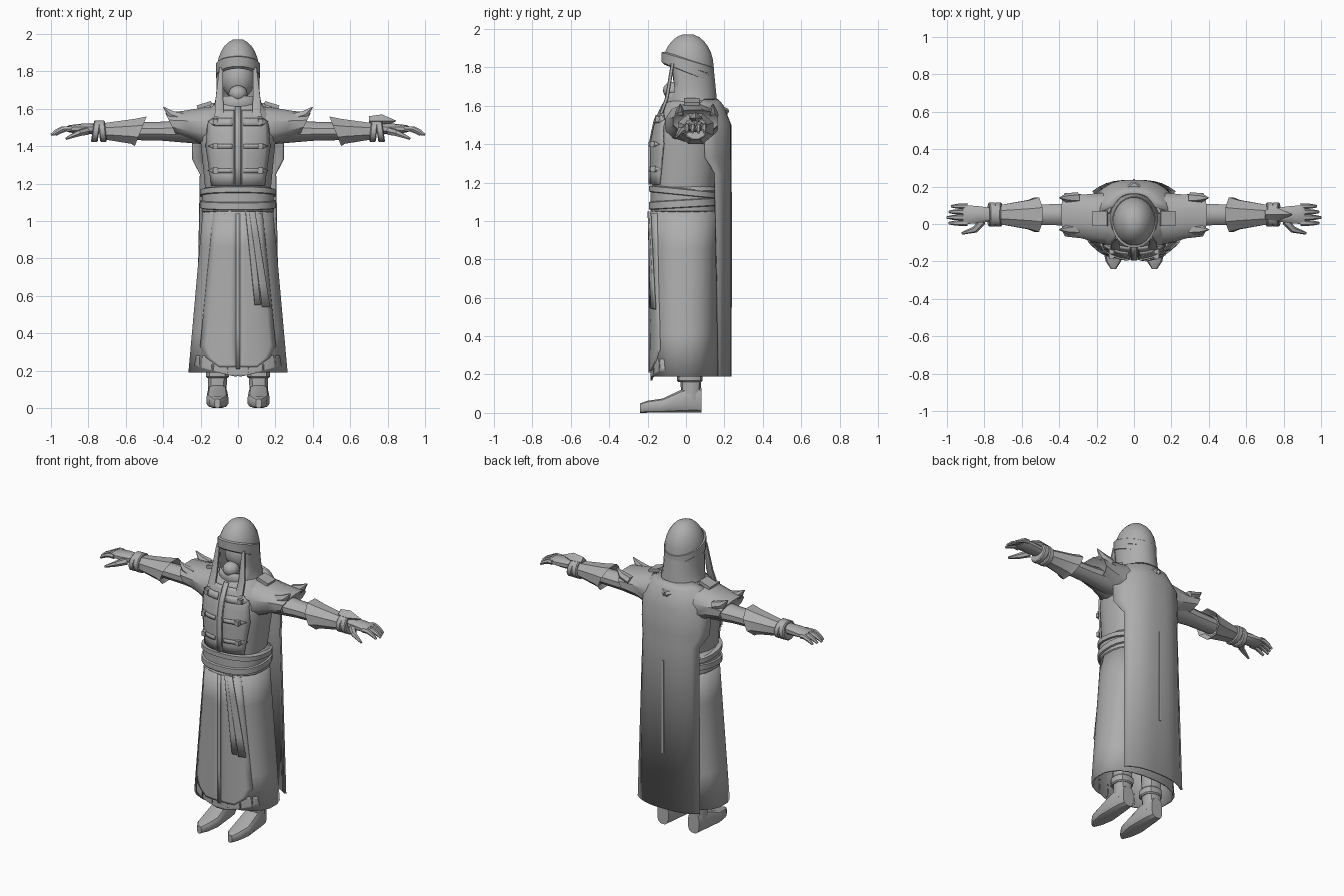
import bpy, bmesh, math
from mathutils import Vector, Matrix

if "Cube" in bpy.data.objects:
    bpy.data.objects.remove(bpy.data.objects["Cube"])

GREY = (0.42, 0.42, 0.42, 1)
cloth = bpy.data.materials.new("grey_cloth")
cloth.use_nodes = True
cloth.diffuse_color = GREY
cloth.node_tree.nodes["Principled BSDF"].inputs["Base Color"].default_value = GREY

ARM_Y, ARM_Z = 0.05, 1.48
FOOT_X = 0.11
BROW_Z = 1.8
ROUNDNESS = 2.4
parts = []


def finish(name, bm, mirror=False, thickness=0):
    bmesh.ops.recalc_face_normals(bm, faces=bm.faces)
    mesh = bpy.data.meshes.new(name)
    bm.to_mesh(mesh)
    bm.free()
    mesh.materials.append(cloth)
    part = bpy.data.objects.new(name, mesh)
    bpy.context.collection.objects.link(part)
    if thickness:
        solid = part.modifiers.new("thickness", "SOLIDIFY")
        solid.thickness, solid.offset = thickness, 0
    if mirror:
        part.modifiers.new("mirror", "MIRROR")
    parts.append(part)


def spread(low, high, count):
    return [low + (high - low) * i / (count - 1) for i in range(count)]


def skin(bm, rings, closed=True):
    """Bridge successive rows of points with quads."""
    rows = [[bm.verts.new(point) for point in ring] for ring in rings]
    for low, high in zip(rows, rows[1:]):
        count = len(low)
        for i in range(count if closed else count - 1):
            j = (i + 1) % count
            bm.faces.new((low[i], low[j], high[j], high[i]))
    return rows


def loft(name, axis, stations, sides=16, power=ROUNDNESS, caps=True, cut=None, **options):
    """Stations: position along axis, two centres, two radii, slant."""
    bm = bmesh.new()
    rings = []
    for along, a, b, radius_a, radius_b, slant in stations:
        ring = []
        for i in range(sides):
            turn = math.tau * (i + 0.5) / sides
            c, s = math.cos(turn), math.sin(turn)
            da = radius_a * math.copysign(abs(c) ** (2 / power), c)
            db = radius_b * math.copysign(abs(s) ** (2 / power), s)
            t = along + slant * db
            ring.append({"x": (t, a + da, b + db), "y": (a + da, t, b + db),
                         "z": (a + da, b + db, t)}[axis])
        rings.append(ring)
    rows = skin(bm, rings)
    if caps:
        bm.faces.new(rows[0])
        bm.faces.new(rows[-1])
    if cut:
        opening = [face for face in bm.faces if cut(face.calc_center_median())]
        bmesh.ops.delete(bm, geom=opening, context="FACES")
    finish(name, bm, **options)


def upright(name, shape, heights, **options):
    loft(name, "z", [(z, 0, *shape(z), 0) for z in heights], **options)


def arm_piece(name, stations, sides=8):
    """Stations: position along the arm, radius, slant."""
    loft(name, "x", [(x, ARM_Y, ARM_Z, r, r * 0.85, slant) for x, r, slant in stations],
         sides=sides, power=2, mirror=True)


def band(name, axis, at, centre, radii, half, slant=0, **options):
    """Wrapped strip with bevelled rims."""
    rims = ((-1, 0.9), (-0.7, 1), (0.7, 1), (1, 0.9))
    loft(name, axis, [(at + step * half, *centre, radii[0] * grow, radii[1] * grow, slant)
                      for step, grow in rims], **options)


def tube(name, points, radii, sides=6, **options):
    bm = bmesh.new()
    path = [Vector(point) for point in points]
    rings = []
    for i, point in enumerate(path):
        heading = path[min(i + 1, len(path) - 1)] - path[max(i - 1, 0)]
        turn = heading.to_track_quat("Z", "Y")
        angles = [math.tau * k / sides for k in range(sides)]
        rings.append([point + turn @ Vector((math.cos(w), math.sin(w), 0)) * radii[i]
                      for w in angles])
    rows = skin(bm, rings)
    bm.faces.new(rows[0])
    bm.faces.new(rows[-1])
    finish(name, bm, **options)


def ball(name, place, size):
    bm = bmesh.new()
    bmesh.ops.create_uvsphere(bm, u_segments=16, v_segments=10, radius=1,
                              matrix=Matrix.LocRotScale(Vector(place), None, Vector(size)))
    finish(name, bm)


def box(name, place, size, tilt=0, **options):
    bm = bmesh.new()
    turn = Matrix.Rotation(tilt, 3, "Y")
    bmesh.ops.create_cube(bm, size=1, matrix=Matrix.LocRotScale(Vector(place), turn, Vector(size)))
    finish(name, bm, **options)


# Body shapes: centre depth, half width and half depth at a height
def skirt(z):
    return -0.01, 0.28 - 0.09 * z, 0.17


COAT_ROWS = [(1.1, -0.02, 0.17, 0.16), (1.4, 0, 0.2, 0.18), (1.5, 0.01, 0.21, 0.17),
             (1.58, 0.03, 0.19, 0.16), (1.66, 0.02, 0.07, 0.09)]


def coat(z):
    for low, high in zip(COAT_ROWS, COAT_ROWS[1:]):
        if z <= high[0]:
            break
    mix = (z - low[0]) / (high[0] - low[0])
    return [p + mix * (q - p) for p, q in zip(low[1:], high[1:])]


def hood(z):
    if z > BROW_Z:
        dome = math.sqrt(1 - ((z - BROW_Z) / 0.17) ** 2)
        return 0.01, 0.11 * dome, 0.13 * dome
    flare = (BROW_Z - z) / 0.2
    return 0.01 + 0.02 * flare, 0.11 + 0.02 * flare ** 4, 0.13


def front_y(shape, x, z):
    centre, wide, deep = shape(z)
    reach = min(1, abs(x) / wide) ** ROUNDNESS
    return centre - deep * (1 - reach) ** (1 / ROUNDNESS)


def panel(name, shape, rows, lift=0.01, columns=6, steps=4, **options):
    """Cloth plate on the front of a body; rows: height, inner x, outer x."""
    bm = bmesh.new()
    levels = [rows[0]]
    for low, high in zip(rows, rows[1:]):
        levels += list(zip(*[spread(p, q, steps + 1)[1:] for p, q in zip(low, high)]))
    skin(bm, [[(x, front_y(shape, x, z) - lift, z) for x in spread(inner, outer, columns + 1)]
              for z, inner, outer in levels], closed=False)
    finish(name, bm, thickness=0.01, **options)


# Robe skirt, coat and sash
upright("robe_skirt", skirt, spread(0.19, 1.08, 5), sides=20, caps=False, thickness=0.01)
upright("coat_body", coat, [*spread(1.1, 1.5, 5), 1.58, 1.62, 1.66], sides=20)
SASH = (0, -0.01)
band("sash", "z", 1.105, SASH, (0.195, 0.175), 0.075, sides=24)
band("lower_sash_fold", "z", 1.09, SASH, (0.205, 0.185), 0.025, slant=0.06, sides=24)
band("upper_sash_fold", "z", 1.15, SASH, (0.205, 0.185), 0.02, slant=-0.1, sides=24)

# Layered skirt fronts, centre placket and hanging sash ends
panel("skirt_front_panel", skirt, [(1.04, 0.01, 0.13), (0.33, 0.01, 0.2), (0.27, 0.01, 0.17),
                                   (0.22, 0.01, 0.1)], lift=0.006, mirror=True)
panel("skirt_under_panel", skirt, [(0.28, 0, 0.22), (0.22, 0, 0.23), (0.17, 0, 0.02)],
      lift=0, mirror=True)
panel("skirt_placket", skirt, [(1.04, -0.01, 0.01), (0.21, -0.01, 0.01)], columns=2)
panel("sash_end_long", skirt, [(1.05, 0.06, 0.09), (0.54, 0.13, 0.17)], lift=0.02)
panel("sash_end_short", skirt, [(1.05, 0.04, 0.07), (0.55, 0.09, 0.12)], lift=0.015)

# Coat fronts, strap fastenings and studs
panel("coat_placket", coat, [(1.61, -0.015, 0.015), (1.19, -0.015, 0.015)], columns=2)
panel("coat_front", coat, [(1.59, 0.02, 0.09), (1.52, 0.02, 0.16), (1.4, 0.02, 0.17),
                           (1.19, 0.02, 0.14)], lift=0.004, mirror=True)
for label, z in (("top", 1.53), ("middle", 1.4), ("bottom", 1.27)):
    half = 0.02 if label == "top" else 0.012
    panel(label + "_strap", coat, [(z + half, 0.03, 0.13), (z, 0.03, 0.16), (z - half, 0.03, 0.13)],
          lift=0.012, steps=1, mirror=True)
    box(label + "_stud", (0.12, front_y(coat, 0.12, z) - 0.02, z), (0.025, 0.025, 0.03), mirror=True)

# Cape: wide mantle on the shoulders narrowing to a long fall of cloth
bm = bmesh.new()
cape_rows = []
for z, wide, wrap in [(1.63, 0.11, 0.07), (1.6, 0.19, 0.13), (1.5, 0.24, 0.14),
                      (1.33, 0.24, 0.13), (1.25, 0.2, 0.08), (0.19, 0.22, 0.06)]:
    back = 0.23 - 4 * max(0, z - 1.5) ** 2
    cape_rows.append([(u * wide, back - wrap * abs(u) ** 3, z) for u in spread(-1, 1, 13)])
skin(bm, cape_rows, closed=False)
finish("cape", bm, thickness=0.012)
box("cape_seam", (0, 0.235, 0.85), (0.012, 0.01, 0.6))
tube("cape_neck_roll", [(0.14, 0.06, 1.62), (0.1, 0.14, 1.6), (0, 0.21, 1.57)],
     [0.012, 0.016, 0.018], mirror=True)

# Head, face covering, hood and turban bands
ball("face", (0, 0.02, 1.76), (0.09, 0.09, 0.11))
ball("chin_cover", (0, -0.07, 1.68), (0.05, 0.05, 0.045))
dome_heights = [BROW_Z + 0.17 * math.sin(math.pi * i / 14) for i in range(1, 7)]
upright("hood", hood, spread(1.58, BROW_Z, 6) + dome_heights, sides=24, power=2, thickness=0.01,
        cut=lambda c: c.y < 0 and abs(c.x) < 0.08 and 1.67 < c.z < 1.85)
for label, z, slant in (("lower", 1.79, -0.4), ("upper", 1.82, -0.3)):
    band(label + "_hood_band", "z", z, (0, 0.01), (0.118, 0.138), 0.025, slant=slant,
         sides=24, power=2, caps=False)
loft("hood_tail", "z", [(1.56, 0.1, -0.13, 0.026, 0.01, 0), (1.64, 0.1, -0.1, 0.022, 0.01, 0),
                        (1.82, 0.09, -0.07, 0.01, 0.01, 0)], sides=8, power=4, mirror=True)

# Flared shoulder caps with pointed corners, and shoulder tabs
loft("shoulder_cap", "x", [(0.05, 0.03, 1.5, 0.14, 0.12, 0), (0.17, 0.03, 1.5, 0.14, 0.11, 0.1),
                           (0.27, 0.04, 1.51, 0.12, 0.08, 0.4), (0.36, 0.05, 1.52, 0.12, 0.06, 0.5),
                           (0.34, 0.05, 1.52, 0.09, 0.04, 0.5)], sides=12, mirror=True)
for label, y in (("front", -0.03), ("back", 0.14)):
    tube(label + "_shoulder_point", [(0.3, y, 1.55), (0.36, y, 1.57), (0.4, y, 1.61)],
         [0.03, 0.025, 0.002], mirror=True)
box("shoulder_tab", (0.18, 0.03, 1.62), (0.08, 0.08, 0.02), tilt=0.3, mirror=True)

# Sleeves, faceted bracers and wrist wraps
arm_piece("sleeve", [(0.2, 0.08, 0), (0.4, 0.06, 0), (0.58, 0.055, 0)], sides=10)
arm_piece("bracer", [(0.55, 0.07, -0.3), (0.52, 0.1, -0.4), (0.56, 0.085, -0.2), (0.72, 0.055, 0)])
for label, x, slant in (("inner", 0.725, 0.1), ("outer", 0.76, -0.15)):
    band(label + "_wrist_wrap", "x", x, (ARM_Y, ARM_Z), (0.066, 0.06), 0.018, slant=slant,
         sides=12, power=2, mirror=True)
tube("left_hand_guard", [(x, ARM_Y, ARM_Z + 0.055) for x in (0.7, 0.77, 0.845)],
     [0.025, 0.035, 0.002], sides=4)

# Hands
palm_z = ARM_Z + 0.013
loft("palm", "x", [(x, ARM_Y, palm_z, wide, thick, 0) for x, wide, thick in
                   ((0.75, 0.036, 0.03), (0.83, 0.047, 0.028), (0.9, 0.053, 0.02), (0.915, 0.05, 0.014))],
     sides=10, mirror=True)
for i, label in enumerate(("index", "middle", "ring", "little")):
    y = 0.005 + 0.03 * i
    tip = 1 - 0.012 * abs(i - 1)
    tube(label + "_finger", [(0.89, y, palm_z), (tip - 0.06, y, palm_z), (tip - 0.03, y, ARM_Z),
                             (tip, y, ARM_Z - 0.02)], [0.016, 0.015, 0.013, 0.007], mirror=True)
tube("thumb", [(0.81, 0.015, ARM_Z), (0.85, -0.03, 1.47), (0.92, -0.05, 1.44)],
     [0.022, 0.018, 0.007], mirror=True)

# Legs and boots
loft("boot_shaft", "z", [(z, FOOT_X, 0.025, r, r, 0) for z, r in ((0.06, 0.05), (0.22, 0.055), (0.5, 0.065))],
     sides=10, mirror=True)
band("boot_cuff", "z", 0.185, (FOOT_X, 0.02), (0.064, 0.066), 0.025, sides=10, mirror=True)
loft("boot_foot", "y", [(y, FOOT_X, tall, wide, tall, 0) for y, wide, tall in
                        ((-0.24, 0.015, 0.025), (-0.2, 0.042, 0.032), (-0.12, 0.06, 0.038),
                         (-0.03, 0.055, 0.06), (0.03, 0.05, 0.07), (0.08, 0.04, 0.065))],
     sides=12, power=3, mirror=True)

# Smooth shading with sharp creases kept
bpy.ops.object.select_all(action="DESELECT")
for part in parts:
    part.select_set(True)
bpy.context.view_layer.objects.active = parts[0]
bpy.ops.object.shade_smooth_by_angle(angle=math.radians(35))
